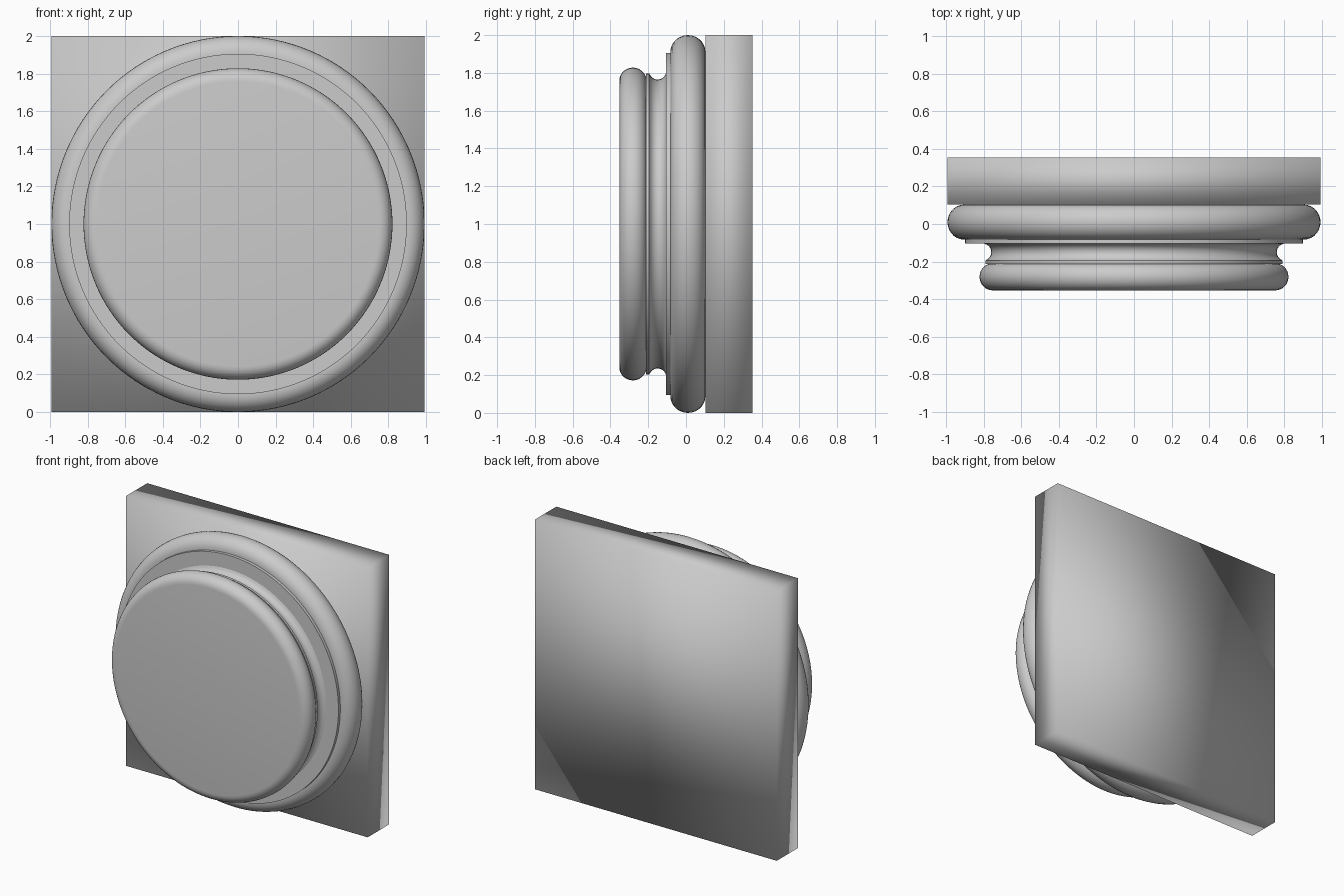
import bpy, bmesh, math
from mathutils import Matrix

old = bpy.data.objects.get("Cube")
if old:
    bpy.data.objects.remove(old, do_unlink=True)

STONE = (0.6, 0.6, 0.6, 1.0)
SEGMENTS = 128
X_SCALE = 0.992

stone = bpy.data.materials.new("grey stone")
stone.use_nodes = True
stone.diffuse_color = STONE
stone.node_tree.nodes["Principled BSDF"].inputs["Base Color"].default_value = STONE


def add_object(name, bm):
    mesh = bpy.data.meshes.new(name)
    bmesh.ops.recalc_face_normals(bm, faces=bm.faces)
    bm.to_mesh(mesh)
    bm.free()
    mesh.materials.append(stone)
    obj = bpy.data.objects.new(name, mesh)
    bpy.context.collection.objects.link(obj)
    return obj


def arc(radius, y, size_r, size_y, start, end, steps=14):
    """Elliptical arc of (radius, y) points; angle 0 points outwards, 90 to the front."""
    points = []
    for i in range(steps + 1):
        a = math.radians(start + (end - start) * i / steps)
        points.append((radius + size_r * math.cos(a), y - size_y * math.sin(a)))
    return points


def lathe(name, profile):
    """Turn a profile about the front-to-back axis, closed at both ends."""
    bm = bmesh.new()
    verts = [bm.verts.new((r, y, 0)) for r, y in [(0, profile[0][1])] + profile + [(0, profile[-1][1])]]
    edges = [bm.edges.new(pair) for pair in zip(verts, verts[1:])]
    bmesh.ops.spin(bm, geom=verts + edges, cent=(0, 0, 0), axis=(0, 1, 0),
                   angle=math.tau, steps=SEGMENTS, use_duplicate=False)
    bmesh.ops.remove_doubles(bm, verts=bm.verts, dist=0.0001)
    bm.transform(Matrix.Translation((0, 0, 1)) @ Matrix.Diagonal((X_SCALE, 1, 1, 1)))
    obj = add_object(name, bm)
    bpy.ops.object.select_all(action="DESELECT")
    obj.select_set(True)
    bpy.context.view_layer.objects.active = obj
    bpy.ops.object.shade_smooth_by_angle(angle=math.radians(40))
    return obj


# Square plinth at the back, softly shaded
bm = bmesh.new()
bmesh.ops.create_cube(bm, size=1)
bm.transform(Matrix.Translation((0, 0.228, 1)) @ Matrix.Diagonal((2 * X_SCALE, 0.25, 2, 1)))
for face in bm.faces:
    face.smooth = True
add_object("plinth", bm)

# Large rounded ring against the plinth
lathe("lower_torus", arc(0.91, 0.01, 0.09, 0.093, -90, 90))

# Thin flat step
lathe("fillet", [(0.905, -0.07), (0.905, -0.105)])

# Hollow neck with a small lip at the front
lathe("scotia", [(0.81, -0.1)] + arc(0.81, -0.15, 0.045, 0.045, 270, 90)[1:-3]
      + [(0.797, -0.195), (0.797, -0.212)])

# Small rounded ring with the flat front face
lathe("upper_torus", arc(0.758, -0.281, 0.07, 0.072, -90, 90))
